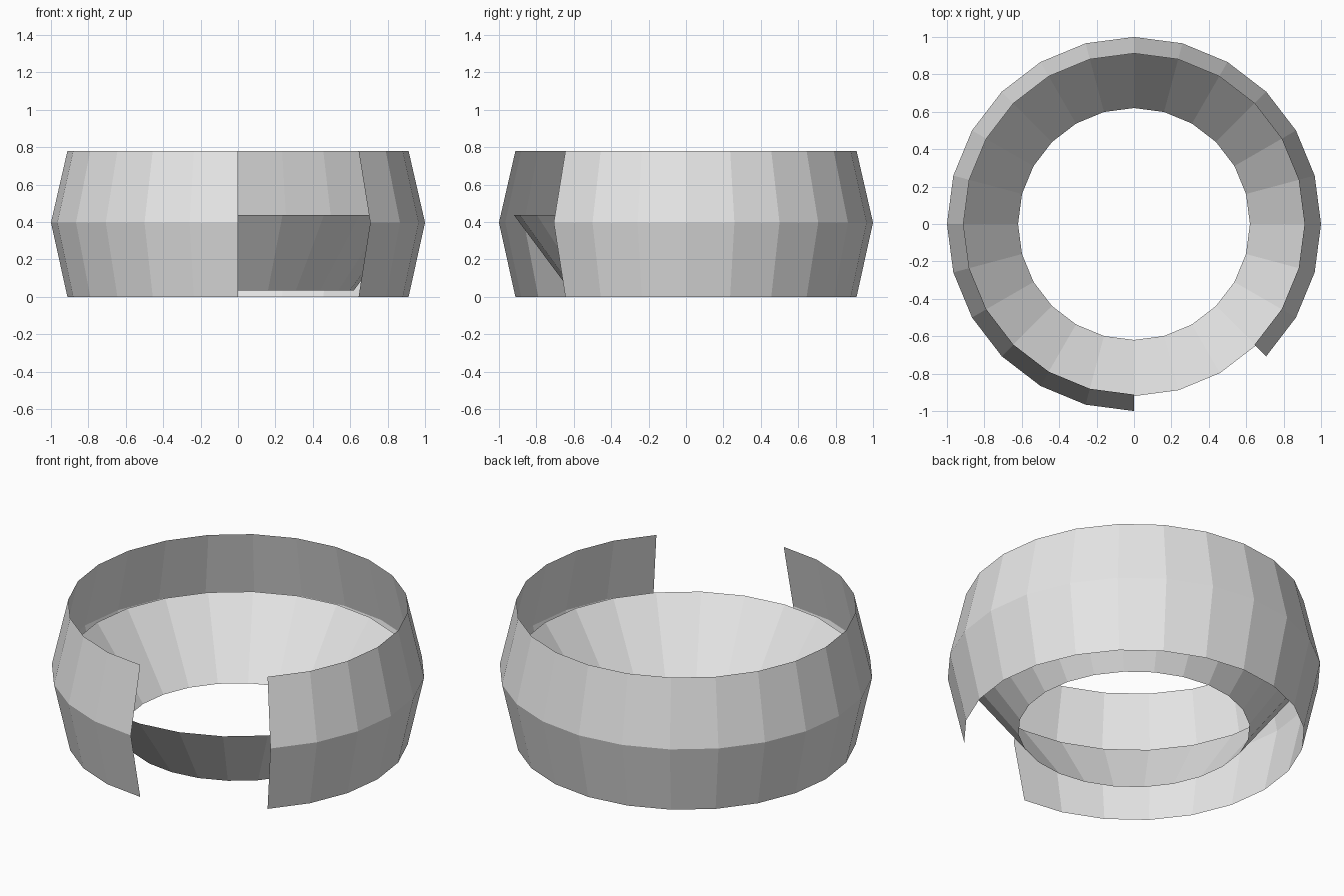
import bpy
import math

if "Cube" in bpy.data.objects:
    bpy.data.objects.remove(bpy.data.objects["Cube"])

SEGMENTS = 24

grey = bpy.data.materials.new("light grey")
grey.diffuse_color = (0.8, 0.8, 0.8, 1)
grey.use_nodes = True
grey.node_tree.nodes["Principled BSDF"].inputs["Base Color"].default_value = grey.diffuse_color


def lathe(name, profile, start, count):
    """Sweep a (radius, height) profile over `count` steps of 15 degrees."""
    closed = count == SEGMENTS
    columns = count if closed else count + 1
    n = len(profile)
    verts = []
    for i in range(columns):
        a = math.radians(start) + 2 * math.pi * i / SEGMENTS
        verts += [(r * math.cos(a), r * math.sin(a), z) for r, z in profile]
    faces = []
    for i in range(count):
        j = (i + 1) % columns
        for k in range(n - 1):
            faces.append((i * n + k, j * n + k, j * n + k + 1, i * n + k + 1))
    mesh = bpy.data.meshes.new(name)
    mesh.from_pydata(verts, [], faces)
    mesh.materials.append(grey)
    obj = bpy.data.objects.new(name, mesh)
    bpy.context.collection.objects.link(obj)
    return obj


# Outer band, bulging at mid height, with a 45 degree opening at the front right
lathe("outer_band", [(0.912, 0), (1, 0.397), (0.912, 0.78)], -45, SEGMENTS - 3)

# Inner sloped ring, a full funnel; its profile runs downward so it faces inward
lathe("inner_funnel", [(0.92, 0.437), (0.62, 0.035)], 0, SEGMENTS)
